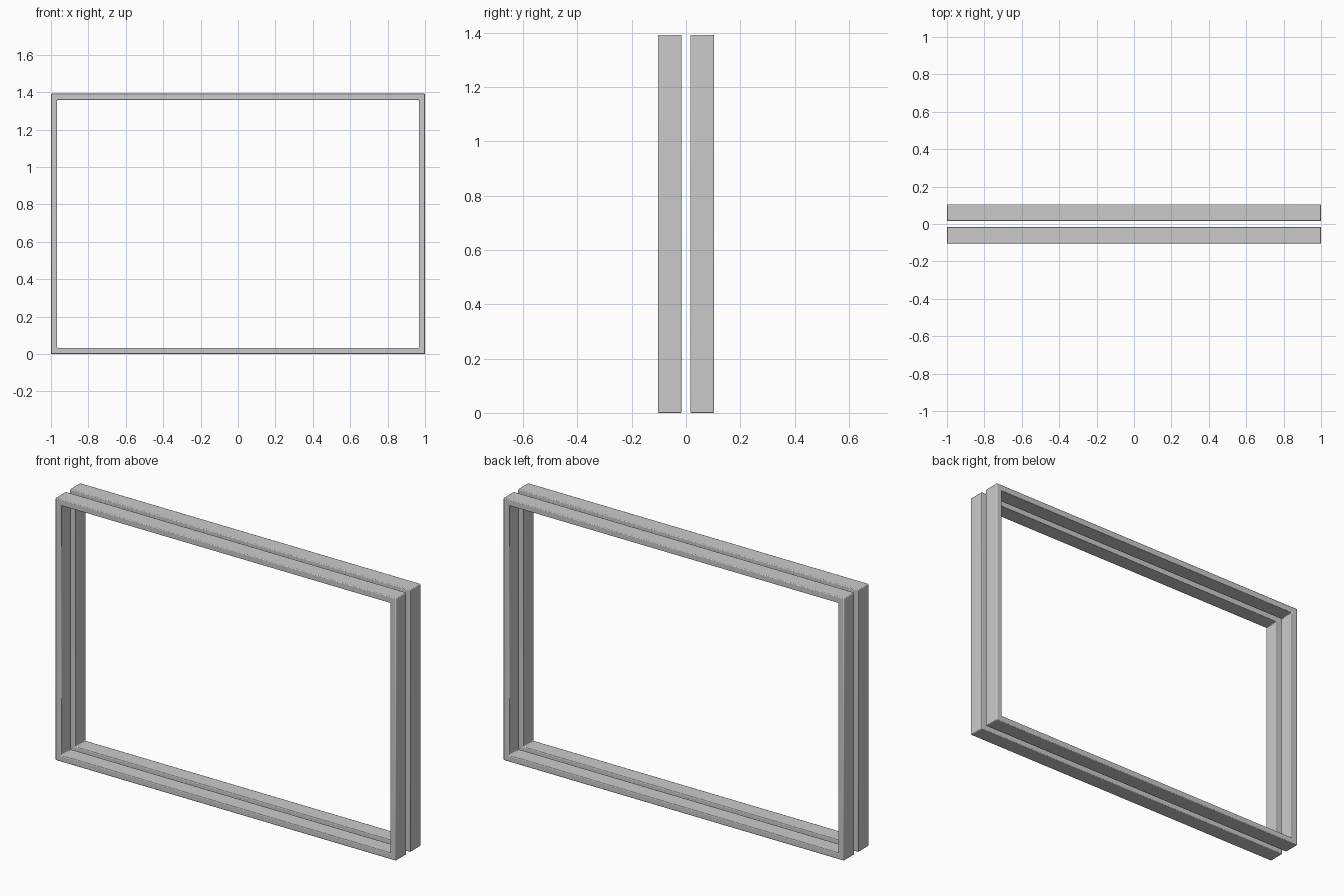
import bpy, bmesh

if "Cube" in bpy.data.objects:
    bpy.data.objects.remove(bpy.data.objects["Cube"])

W, H, T = 1.0, 1.392, 0.033      # half width, height, bar thickness
Y_IN, Y_OUT = 0.016, 0.104       # depth range of one frame


def rect_loop(bm, inset, y):
    pts = [(-W + inset, inset), (W - inset, inset),
           (W - inset, H - inset), (-W + inset, H - inset)]
    return [bm.verts.new((x, y, z)) for x, z in pts]


def make_frame(name, y0, y1):
    bm = bmesh.new()
    # Closed ring: outer front, inner front, inner back, outer back
    loops = [rect_loop(bm, i, y) for i, y in ((0, y0), (T, y0), (T, y1), (0, y1))]
    for k in range(4):
        a, b = loops[k], loops[(k + 1) % 4]
        for i in range(4):
            j = (i + 1) % 4
            bm.faces.new((a[i], a[j], b[j], b[i]))
    bmesh.ops.recalc_face_normals(bm, faces=bm.faces)
    mesh = bpy.data.meshes.new(name)
    bm.to_mesh(mesh)
    bm.free()
    obj = bpy.data.objects.new(name, mesh)
    bpy.context.collection.objects.link(obj)
    # Slightly eased edges and corners
    bev = obj.modifiers.new("eased_edges", 'BEVEL')
    bev.width = 0.004
    bev.segments = 2
    bev.limit_method = 'ANGLE'
    # Smooth rounding, flat bars
    bpy.ops.object.select_all(action='DESELECT')
    obj.select_set(True)
    bpy.context.view_layer.objects.active = obj
    bpy.ops.object.shade_smooth_by_angle()
    return obj


# Two matching frames with a narrow gap between them
make_frame("front_frame", -Y_OUT, -Y_IN)
make_frame("back_frame", Y_IN, Y_OUT)
